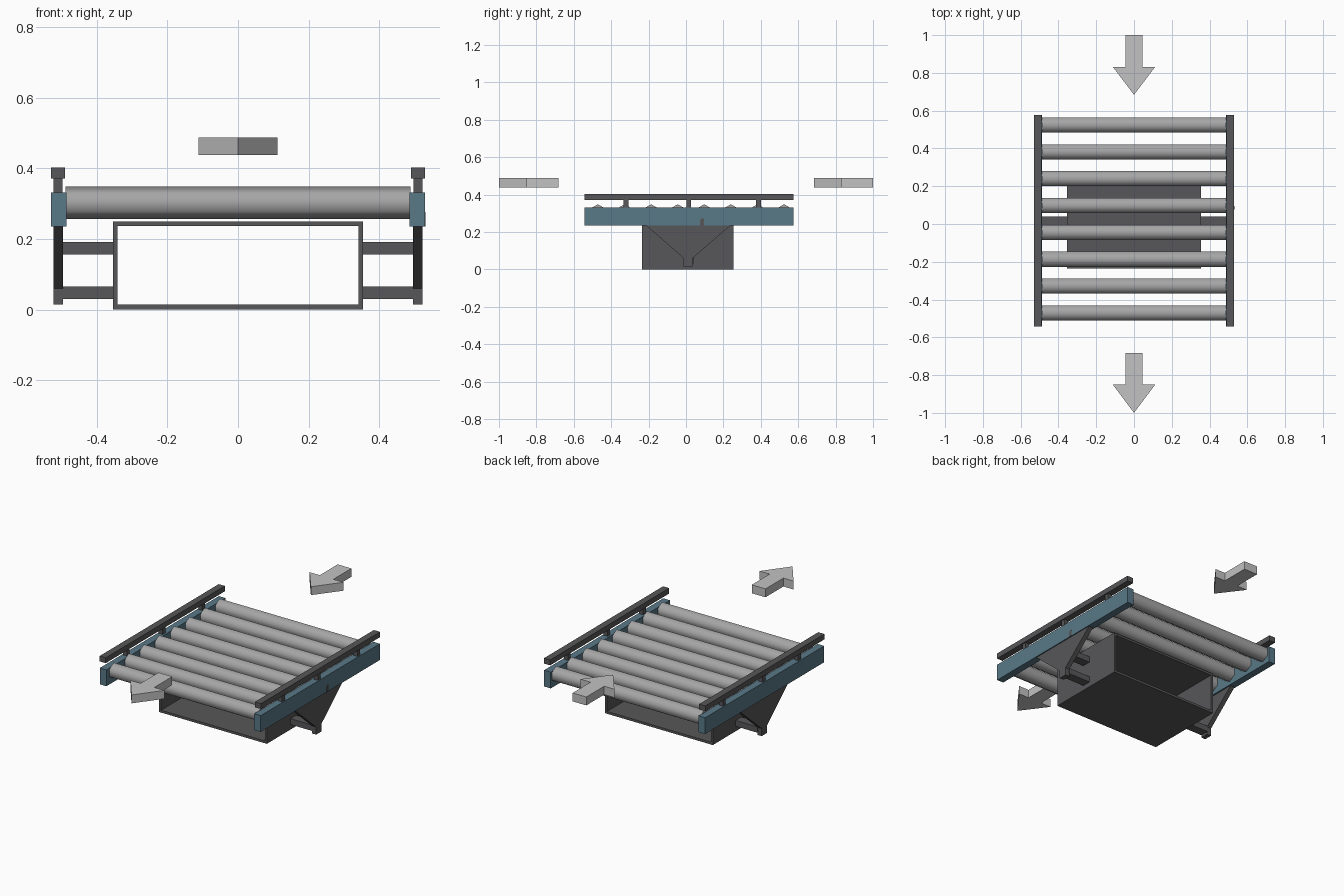
import bpy, bmesh, math
from mathutils import Vector

if "Cube" in bpy.data.objects:
    bpy.data.objects.remove(bpy.data.objects["Cube"])


def material(name, rgb):
    m = bpy.data.materials.new(name)
    m.diffuse_color = (*rgb, 1)
    m.use_nodes = True
    m.node_tree.nodes["Principled BSDF"].inputs["Base Color"].default_value = m.diffuse_color
    return m


DARK = material("dark grey steel", (0.095, 0.095, 0.1))
BLUE = material("steel blue paint", (0.098, 0.19, 0.245))
ROLLER = material("roller grey", (0.38, 0.38, 0.38))
ARROW = material("light grey", (0.54, 0.54, 0.54))


def prism(name, points, axis, lo, hi, mat):
    """Extrude a 2D profile along an axis: x uses (y, z), y uses (x, z), z uses (x, y)."""
    def place(p, t):
        return {"x": (t, p[0], p[1]), "y": (p[0], t, p[1]), "z": (p[0], p[1], t)}[axis]
    bm = bmesh.new()
    face = bm.faces.new([bm.verts.new(place(p, lo)) for p in points])
    step = Vector(place((0, 0), hi - lo))
    new = bmesh.ops.extrude_face_region(bm, geom=[face], use_keep_orig=True)["geom"]
    bmesh.ops.translate(bm, vec=step, verts=[v for v in new if isinstance(v, bmesh.types.BMVert)])
    bmesh.ops.recalc_face_normals(bm, faces=bm.faces)
    mesh = bpy.data.meshes.new(name)
    bm.to_mesh(mesh)
    bm.free()
    mesh.materials.append(mat)
    ob = bpy.data.objects.new(name, mesh)
    bpy.context.collection.objects.link(ob)
    return ob


def box(name, x, y, z, mat):
    pts = [(x[0], y[0]), (x[1], y[0]), (x[1], y[1]), (x[0], y[1])]
    return prism(name, pts, "z", z[0], z[1], mat)


def mirrored(ob):
    """Repeat a right-hand part on the left side."""
    ob.modifiers.new("mirror", "MIRROR").use_axis[0] = True
    return ob


Y0, Y1 = -0.542, 0.576   # conveyor length

# Side frames, guide rails and their posts
mirrored(box("side_frame", (0.486, 0.529), (Y0, Y1), (0.235, 0.332), BLUE))
mirrored(box("guide_rail", (0.49, 0.53), (Y0, Y1), (0.371, 0.403), DARK))
for i, y in enumerate((-0.32, 0.015, 0.387)):
    mirrored(box(f"guide_post_{i + 1}", (0.497, 0.523), (y - 0.013, y + 0.013),
                 (0.33, 0.373), DARK))

# Six-sided rollers with smooth shading
for i in range(8):
    y = -0.471 + 0.1422 * i
    pts = [(y + 0.046 * math.sin(k * math.pi / 3), 0.302 + 0.046 * math.cos(k * math.pi / 3))
           for k in range(6)]
    ob = prism(f"roller_{i + 1}", pts, "x", -0.488, 0.488, ROLLER)
    bpy.ops.object.select_all(action="DESELECT")
    ob.select_set(True)
    bpy.context.view_layer.objects.active = ob
    bpy.ops.object.shade_smooth_by_angle(angle=math.radians(70))

# Rectangular duct below the rollers, open at front and back
BY = (-0.235, 0.254)
box("duct_top", (-0.354, 0.354), BY, (0.237, 0.25), DARK)
box("duct_bottom", (-0.354, 0.354), BY, (0.0, 0.014), DARK)
mirrored(box("duct_wall", (0.341, 0.354), BY, (0.014, 0.237), DARK))

# Tapered hanger plates and the struts that hold the duct
hanger = [(-0.216, 0.237), (-0.013, 0.06), (-0.013, 0.015),
          (0.036, 0.015), (0.036, 0.06), (0.24, 0.237)]
mirrored(prism("hanger_plate", hanger, "x", 0.495, 0.523, DARK))
for name, z in (("lower_strut", (0.03, 0.065)), ("upper_strut", (0.156, 0.191))):
    mirrored(box(name, (0.35, 0.497), (-0.013, 0.04), z, DARK))

# Small dark tab on the right frame
tab = [(0.076, 0.235), (0.096, 0.235), (0.096, 0.268), (0.088, 0.276), (0.076, 0.264)]
prism("frame_tab", tab, "x", 0.528, 0.531, DARK)

# Flow direction arrows, both pointing to the front
for name, tip, base, tail in (("outfeed_arrow", -1.0, -0.85, -0.682),
                              ("infeed_arrow", 0.684, 0.832, 1.0)):
    right = [(0.045, tail), (0.045, base), (0.112, base)]
    pts = [(-x, y) for x, y in right] + [(0, tip)] + right[::-1]
    prism(name, pts, "z", 0.438, 0.488, ARROW)
